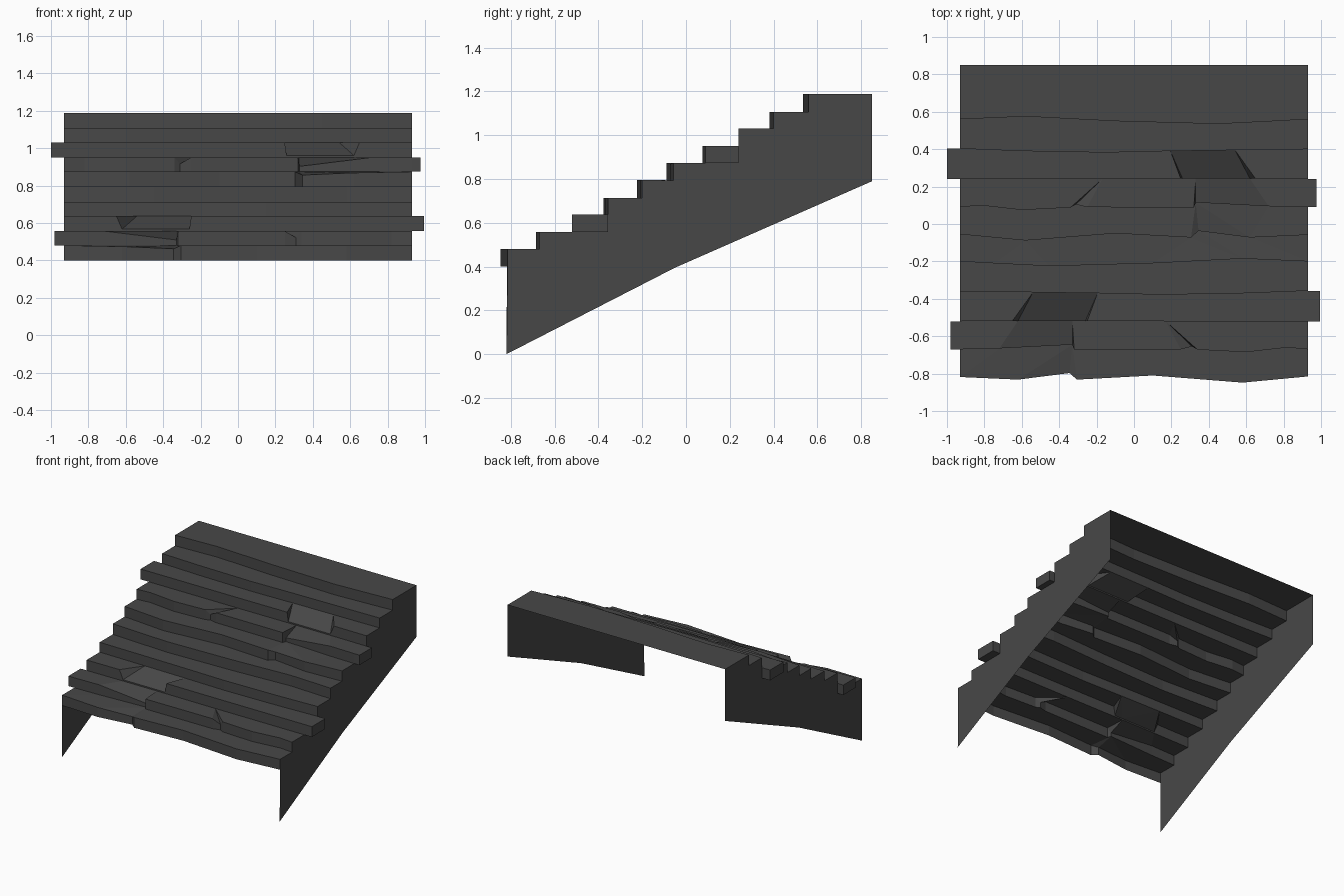
import bpy, bmesh

if "Cube" in bpy.data.objects:
    bpy.data.objects.remove(bpy.data.objects["Cube"])

stone = bpy.data.materials.new("dark grey stone")
stone.diffuse_color = (0.064, 0.064, 0.064, 1)
stone.use_nodes = True
stone.node_tree.nodes["Principled BSDF"].inputs["Base Color"].default_value = stone.diffuse_color

HALF = 0.93                                   # half width between side walls
Z = [0.40, 0.48, 0.557, 0.637, 0.713, 0.795]  # step heights of one flight
SHIFT_Y, SHIFT_Z = 0.76, 0.394                # offset of the upper flight

# Worn front edge of each step: x, y and (where chipped) drop below the tread
EDGES = [
    [(-.93, -.818), (-.62, -.832, .006), (-.345, -.797, .018), (-.305, -.832),
     (.1, -.81), (.58, -.848), (.93, -.815)],
    [(-.93, -.67), (-.72, -.665), (-.33, -.645, .048), (-.32, -.672), (.25, -.67),
     (.31, -.655, .035), (.34, -.672), (.6, -.685), (.82, -.66), (.93, -.67)],
    [(-.93, -.52), (-.65, -.518), (-.62, -.518, .07), (-.33, -.518, .07),
     (-.26, -.518, .07), (-.25, -.518), (.17, -.52), (.93, -.52)],
    [(-.93, -.36), (-.54, -.365), (-.195, -.37), (.15, -.378), (.6, -.37), (.93, -.357)],
    [(-.93, -.2), (-.75, -.21), (-.45, -.225), (.1, -.21), (.58, -.185), (.93, -.2)],
]
# Creases across each tread: front point index to back point index
CREASES = [
    [(0, 0), (2, 2), (3, 2), (3, 3), (6, 9)],
    [(0, 0), (1, 2), (2, 3), (3, 3), (4, 6), (5, 6), (6, 6), (9, 7)],
    [(0, 0), (1, 1), (2, 1), (4, 2), (5, 2), (7, 5)],
    [(0, 0), (5, 5)],
    [(0, 0), (5, -1)],
]


def make(name, polys):
    bm = bmesh.new()
    for pts in polys:
        clean = list(dict.fromkeys(pts))
        if len(clean) > 2:
            bm.faces.new([bm.verts.new(p) for p in clean])
    bmesh.ops.remove_doubles(bm, verts=bm.verts, dist=0.0005)
    bmesh.ops.triangulate(bm, faces=[f for f in bm.faces if len(f.verts) > 4])
    me = bpy.data.meshes.new(name)
    bm.to_mesh(me)
    bm.free()
    me.materials.append(stone)
    ob = bpy.data.objects.new(name, me)
    bpy.context.collection.objects.link(ob)
    return ob


# Expand both flights; the upper one is the lower one mirrored in x
rows = []                                     # (lip, base, creases)
for upper in (0, 1):
    for k, edge in enumerate(EDGES):
        s = -1 if upper else 1
        dy, dz = SHIFT_Y * upper, SHIFT_Z * upper
        lip = [(s * p[0], p[1] + dy, Z[k + 1] + dz - (p[2] if len(p) > 2 else 0))
               for p in edge]
        base = [(x, y, Z[k] + dz) for x, y, _ in lip]
        ties = CREASES[k]
        if upper:
            n = len(lip) - 1
            m = len(EDGES[k + 1]) - 1 if k < 4 else 0
            lip, base = lip[::-1], base[::-1]
            ties = [(n - i, m - j) for i, j in ties[::-1]] if k < 4 else [(0, 0), (n, -1)]
        rows.append((lip, base, ties))
top = Z[-1] + SHIFT_Z
back_edge = [(-HALF, .85, top), (HALF, .85, top)]

# Treads and risers
polys = []
for k, (lip, base, ties) in enumerate(rows):
    back = rows[k + 1][1] if k < 9 else back_edge
    for i in range(len(lip) - 1):
        polys.append([base[i], base[i + 1], lip[i + 1], lip[i]])
    ties = [(i, j % len(back)) for i, j in ties]
    for (i0, j0), (i1, j1) in zip(ties, ties[1:]):
        polys.append(lip[i0:i1 + 1] + back[j0:j1 + 1][::-1])
make("worn_steps", polys)

# Side walls, stepped on top and sloping underneath
for name, end, x in (("left_wall", 0, -HALF), ("right_wall", -1, HALF)):
    outline = [(x, -.82, 0), (x, -.05, .395), (x, .85, .79), (x, .85, top)]
    for lip, base, _ in rows[::-1]:
        outline += [lip[end], base[end]]
    make(name, [outline if end else outline[::-1]])

# Blocks sticking out past the side walls
for k, x in ((1, -.98), (2, .995), (6, .975), (7, -1.0)):
    e = 0 if x < 0 else -1
    y0, z1 = rows[k][0][e][1:]
    z0, y1 = rows[k][1][e][2], rows[k + 1][1][e][1]
    a, b = sorted((x, HALF if x > 0 else -HALF))
    P = lambda i, j, l: ((a, b)[i], (y0, y1)[j], (z0, z1)[l])
    faces = [[P(0, 0, 1), P(1, 0, 1), P(1, 1, 1), P(0, 1, 1)],
             [P(0, 1, 0), P(1, 1, 0), P(1, 0, 0), P(0, 0, 0)],
             [P(0, 0, 0), P(1, 0, 0), P(1, 0, 1), P(0, 0, 1)],
             [P(1, 1, 0), P(0, 1, 0), P(0, 1, 1), P(1, 1, 1)]]
    outer = [P(1, 0, 0), P(1, 1, 0), P(1, 1, 1), P(1, 0, 1)]
    if x < 0:
        outer = [P(0, 1, 0), P(0, 0, 0), P(0, 0, 1), P(0, 1, 1)]
    make("jutting_block_step_%d" % (k + 1), faces + [outer])
